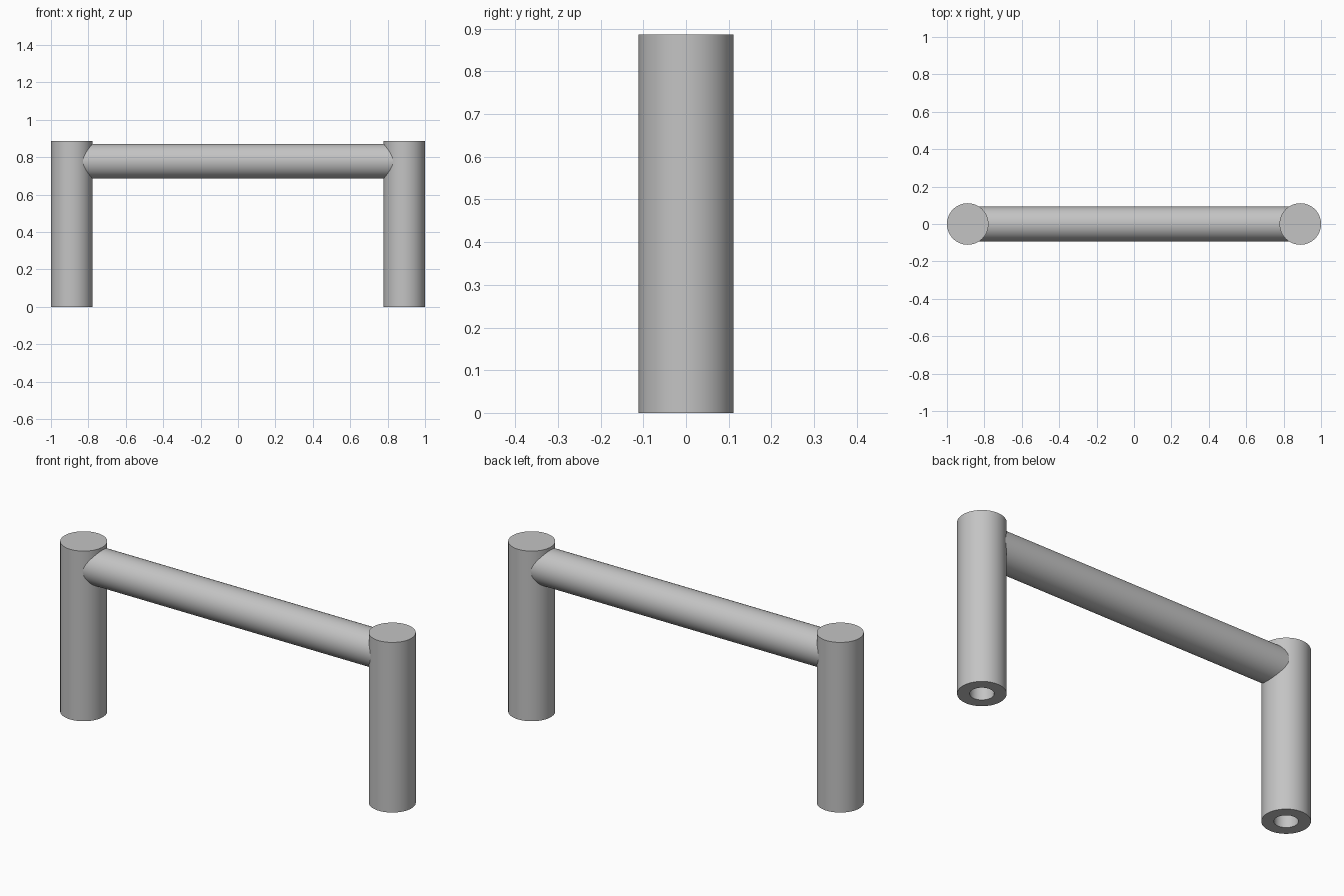
import bpy
import bmesh
import math
from mathutils import Matrix

if "Cube" in bpy.data.objects:
    bpy.data.objects.remove(bpy.data.objects["Cube"], do_unlink=True)

SIDES = 64
POST_R, POST_H, POST_X = 0.111, 0.886, 0.889
BAR_R, BAR_Z = 0.093, 0.778
HOLE_R, HOLE_DEPTH = 0.055, 0.45

steel = bpy.data.materials.new("brushed grey metal")
steel.use_nodes = True
grey = (0.55, 0.55, 0.55, 1)
steel.diffuse_color = grey
steel.node_tree.nodes["Principled BSDF"].inputs["Base Color"].default_value = grey


def lathe(name, profile, matrix):
    """Spin an (r, z) profile around z, then place it."""
    bm = bmesh.new()
    verts = [bm.verts.new((r, 0, z)) for r, z in profile]
    edges = [bm.edges.new(pair) for pair in zip(verts, verts[1:])]
    bmesh.ops.spin(bm, geom=verts + edges, axis=(0, 0, 1), cent=(0, 0, 0),
                   angle=math.tau, steps=SIDES, use_duplicate=False)
    bmesh.ops.remove_doubles(bm, verts=bm.verts, dist=0.0001)
    bmesh.ops.recalc_face_normals(bm, faces=bm.faces)
    bm.transform(matrix)
    mesh = bpy.data.meshes.new(name)
    bm.to_mesh(mesh)
    bm.free()
    mesh.materials.append(steel)
    obj = bpy.data.objects.new(name, mesh)
    bpy.context.collection.objects.link(obj)
    bpy.ops.object.select_all(action="DESELECT")
    obj.select_set(True)
    bpy.context.view_layer.objects.active = obj
    bpy.ops.object.shade_smooth_by_angle(angle=math.radians(30))
    return obj


# Posts with a blind mounting hole in the foot
post_profile = [(0, HOLE_DEPTH), (HOLE_R, HOLE_DEPTH), (HOLE_R, 0),
                (POST_R, 0), (POST_R, POST_H), (0, POST_H)]
for name, side in (("left_post", 1), ("right_post", -1)):
    lathe(name, post_profile, Matrix.Translation((side * POST_X, 0, 0)))

# Grip bar running into both posts
bar_profile = [(0, -POST_X), (BAR_R, -POST_X), (BAR_R, POST_X), (0, POST_X)]
lathe("grip_bar", bar_profile,
      Matrix.Translation((0, 0, BAR_Z)) @ Matrix.Rotation(math.pi / 2, 4, "Y"))
